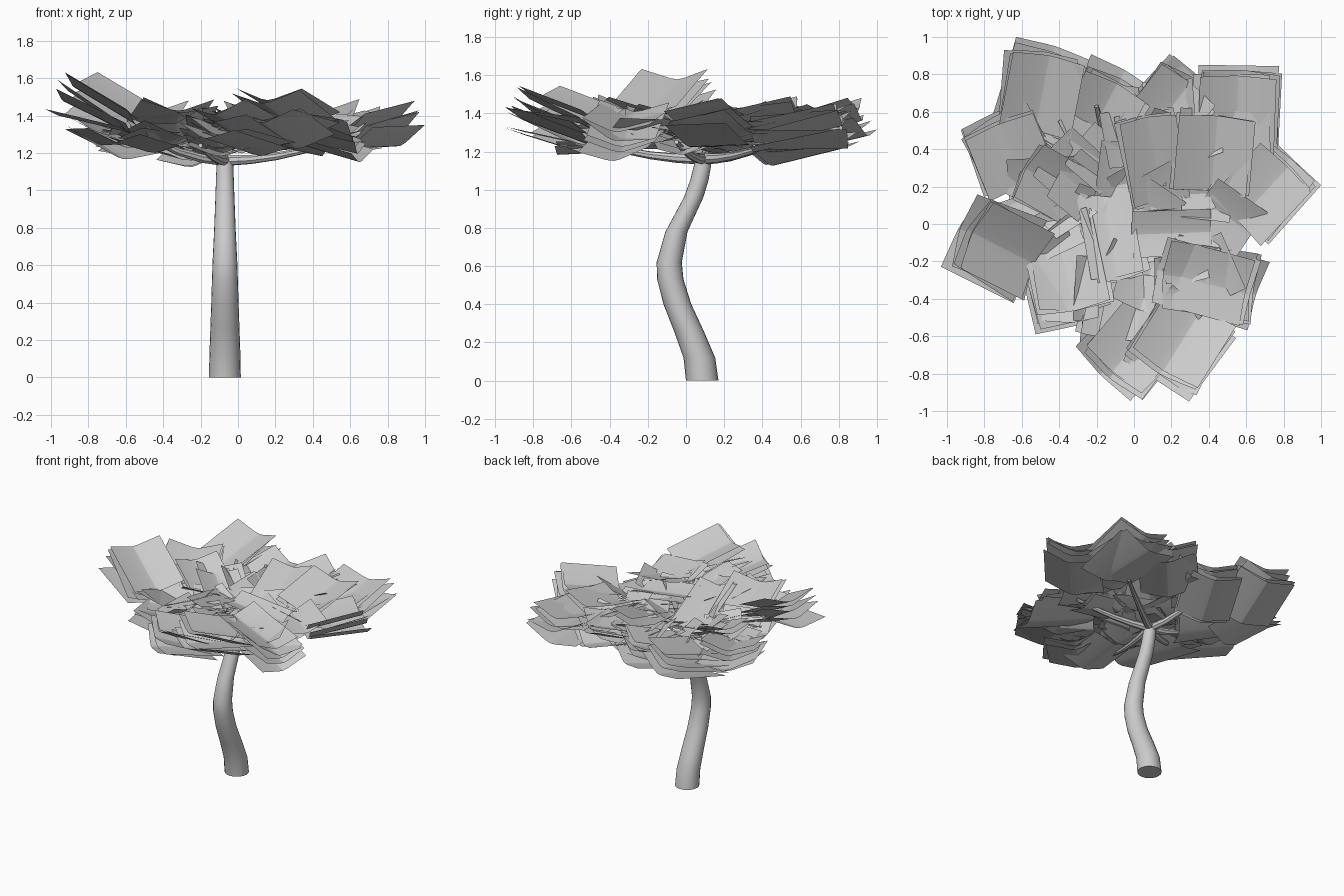
import bpy
import bmesh
import math
import random
from mathutils import Vector, Matrix

random.seed(11)

old = bpy.data.objects.get("Cube")
if old:
    bpy.data.objects.remove(old, do_unlink=True)

# Single plain grey material
GREY = (0.6, 0.6, 0.6, 1.0)
grey = bpy.data.materials.new("plain grey")
grey.use_nodes = True
grey.diffuse_color = GREY
grey.node_tree.nodes["Principled BSDF"].inputs["Base Color"].default_value = GREY


def finish(name, bm, smooth_angle):
    """Turn a bmesh into an object, smooth below the given angle."""
    mesh = bpy.data.meshes.new(name)
    bm.to_mesh(mesh)
    bm.free()
    mesh.materials.append(grey)
    obj = bpy.data.objects.new(name, mesh)
    bpy.context.collection.objects.link(obj)
    bpy.ops.object.select_all(action='DESELECT')
    obj.select_set(True)
    bpy.context.view_layer.objects.active = obj
    bpy.ops.object.shade_smooth_by_angle(angle=math.radians(smooth_angle))


def tube(name, points, radii, sides, level=False):
    """Capped tube through points; level keeps every ring horizontal."""
    bm = bmesh.new()
    points = [Vector(p) for p in points]
    last = len(points) - 1
    rings = []
    for i, (p, r) in enumerate(zip(points, radii)):
        tangent = points[min(i + 1, last)] - points[max(i - 1, 0)]
        turn = Vector((0, 0, 1)).rotation_difference(tangent)
        ring = []
        for s in range(sides):
            a = math.tau * s / sides
            v = Vector((math.cos(a), math.sin(a), 0)) * r
            ring.append(bm.verts.new(p + (v if level else turn @ v)))
        rings.append(ring)
    for low, high in zip(rings, rings[1:]):
        for s in range(sides):
            t = (s + 1) % sides
            bm.faces.new((low[s], low[t], high[t], high[s]))
    bm.faces.new(rings[0][::-1])
    bm.faces.new(rings[-1])
    finish(name, bm, 40)


def leaf_sheet(bm, place, heading, pitch, roll, length, width):
    """One leaf sheet: two flat wings raised beside a narrow middle strip."""
    matrix = (Matrix.Translation(place)
              @ Matrix.Rotation(math.radians(heading), 4, 'Z')
              @ Matrix.Rotation(math.radians(-pitch), 4, 'Y')
              @ Matrix.Rotation(math.radians(roll), 4, 'X'))
    rows = []
    for end in (-0.5, 0.5):
        row = []
        for side in (-0.5, -0.1, 0, 0.1, 0.5):
            lift = 0.35 * max(abs(side) - 0.05, 0) * width
            row.append(bm.verts.new(matrix @ Vector((end * length, side * width, lift))))
        rows.append(row)
    for k in range(4):
        bm.faces.new((rows[0][k], rows[1][k], rows[1][k + 1], rows[0][k + 1]))


def spread(amount):
    return random.uniform(-amount, amount)


# S-bent tapering trunk: (y, z, radius)
TRUNK_X = -0.07
trunk = [(0.085, 0, 0.085), (0.07, 0.12, 0.083), (0.015, 0.26, 0.078),
         (-0.045, 0.4, 0.073), (-0.082, 0.53, 0.069), (-0.088, 0.62, 0.066),
         (-0.05, 0.78, 0.058), (0.04, 0.96, 0.051), (0.07, 1.05, 0.048),
         (0.087, 1.13, 0.045), (0.09, 1.18, 0.036)]
tube("trunk", [(TRUNK_X, y, z) for y, z, r in trunk], [r for y, z, r in trunk], 20, True)

# Branches spreading from the trunk top: tip positions
crown = Vector((TRUNK_X, 0.09, 1.15))
tips = [(0.48, -0.05, 1.24), (-0.57, 0.13, 1.36), (-0.2, 0.63, 1.34),
        (-0.2, -0.46, 1.23), (-0.57, -0.2, 1.34), (0.4, 0.42, 1.22)]
for i, tip in enumerate(tips):
    tip = Vector(tip)
    path = []
    for t in (0, 0.25, 0.5, 0.75, 1):
        p = crown.lerp(tip, t)
        p.z = crown.z + 0.01 + (tip.z - crown.z) * t ** 2
        path.append(p)
    tube(f"branch_{i + 1}", path, [0.03, 0.025, 0.021, 0.017, 0.012], 8)

# Outer leaf stacks: x, y, z of the top sheet, heading, pitch, roll, length, width
stacks = [
    (-0.70, -0.13, 1.48, 153, 25, 0, 0.44, 0.41),
    (-0.66, 0.37, 1.34, 112, 10, 0, 0.38, 0.41),
    (-0.49, 0.70, 1.36, 79, 14, 0, 0.45, 0.41),
    (-0.37, -0.22, 1.35, 282, 14, 0, 0.55, 0.42),
    (0.01, -0.64, 1.36, 230, 14, 0, 0.43, 0.41),
    (0.26, -0.62, 1.42, 238, 15, 0, 0.43, 0.43),
    (0.36, -0.31, 1.35, -15, -14, -6, 0.52, 0.38),
    (0.69, 0.16, 1.36, 47, 7, -8, 0.42, 0.40),
    (0.55, 0.57, 1.34, 88, 9, 0, 0.48, 0.43),
    (0.43, 0.38, 1.38, 85, 10, 0, 0.43, 0.43),
    (0.18, 0.60, 1.34, 52, 12, 0, 0.43, 0.38),
    (0.20, -0.05, 1.36, 2, -10, 0, 0.45, 0.26),
    (-0.13, -0.04, 1.34, 280, 12, 0, 0.54, 0.30),
    (-0.18, 0.58, 1.30, 62, 16, 0, 0.43, 0.38),
    (-0.43, 0.21, 1.34, 150, 22, 0, 0.40, 0.34),
    (0.11, 0.35, 1.36, 100, 15, 0, 0.50, 0.32),
    (-0.10, -0.44, 1.32, 262, 9, 0, 0.38, 0.34),
]
LAYERS = 5
bm = bmesh.new()
for x, y, z, heading, pitch, roll, length, width in stacks:
    out = Vector((math.cos(math.radians(heading)), math.sin(math.radians(heading)), 0))
    for layer in range(LAYERS):
        # Lower sheets lie flatter and reach further out
        jitter = min(layer, 1)
        scale = 0.95 + 0.015 * layer
        place = (Vector((x, y, z - 0.032 * layer)) + out * 0.01 * layer
                 + Vector((spread(0.02), spread(0.02), 0)) * jitter)
        leaf_sheet(bm, place, heading + jitter * spread(7),
                   pitch + 3 - 2 * layer + jitter * spread(9),
                   roll + jitter * spread(12), length * scale, width * scale)
finish("leaf_canopy", bm, 15)

# Crossing inner leaves, spaced evenly round the crown and rising outwards
INNER = 46
bm = bmesh.new()
for i in range(INNER):
    reach = math.sqrt((i + 0.5) / INNER)
    angle = i * 2.4
    place = Vector((-0.02 + 0.6 * reach * math.cos(angle),
                    0.08 + 0.58 * reach * math.sin(angle),
                    1.23 + 0.03 * reach + random.uniform(0, 0.08)))
    leaf_sheet(bm, place, math.degrees(angle) + spread(35), 8 + spread(16),
               spread(20), random.uniform(0.26, 0.36), random.uniform(0.22, 0.34))
finish("inner_leaves", bm, 15)
